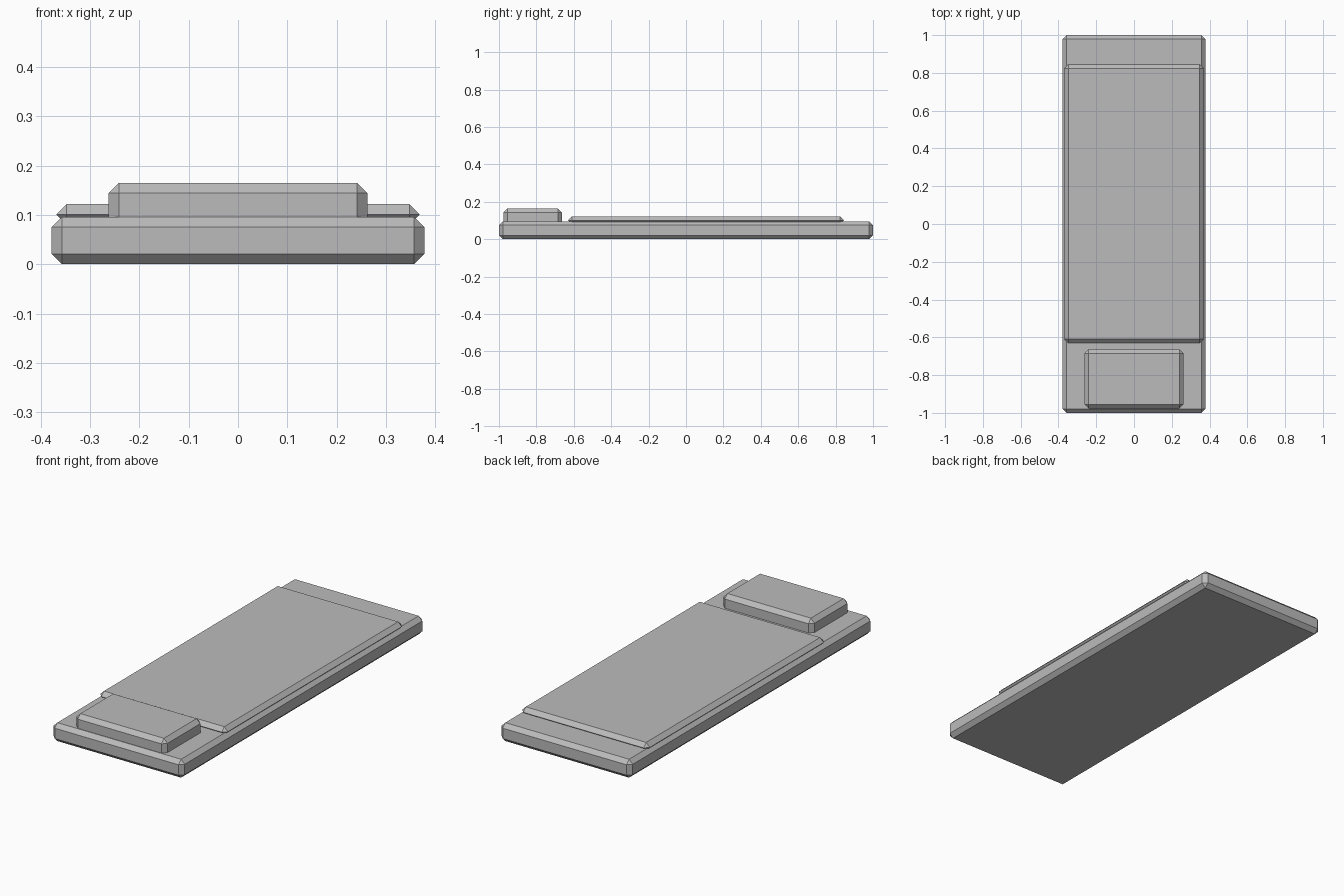
import bpy
import bmesh
from mathutils import Vector

cube = bpy.data.objects.get("Cube")
if cube:
    bpy.data.objects.remove(cube, do_unlink=True)

# Single flat grey
grey = bpy.data.materials.new("plain grey")
grey.use_nodes = True
colour = (0.5, 0.5, 0.5, 1.0)
grey.diffuse_color = colour
grey.node_tree.nodes["Principled BSDF"].inputs["Base Color"].default_value = colour


def chamfered_box(name, low, high, chamfer):
    """Box between two corners with every edge cut by one flat chamfer."""
    low, high = Vector(low), Vector(high)
    size, centre = high - low, (low + high) / 2
    bm = bmesh.new()
    bmesh.ops.create_cube(bm, size=1)
    bmesh.ops.scale(bm, vec=size, verts=bm.verts)
    bmesh.ops.bevel(bm, geom=bm.edges[:], offset=chamfer, offset_type='OFFSET',
                    segments=1, affect='EDGES', clamp_overlap=True)
    mesh = bpy.data.meshes.new(name)
    bm.to_mesh(mesh)
    bm.free()
    mesh.materials.append(grey)
    obj = bpy.data.objects.new(name, mesh)
    obj.location = centre
    bpy.context.collection.objects.link(obj)
    return obj


# Base slab, thin cover panel and raised block at the front end
chamfered_box("base_slab", (-0.378, -1, 0), (0.378, 1, 0.096), 0.021)
chamfered_box("cover_panel", (-0.368, -0.63, 0.08), (0.368, 0.845, 0.122), 0.0208)
chamfered_box("raised_block", (-0.262, -0.976, 0.05), (0.262, -0.664, 0.165), 0.021)
